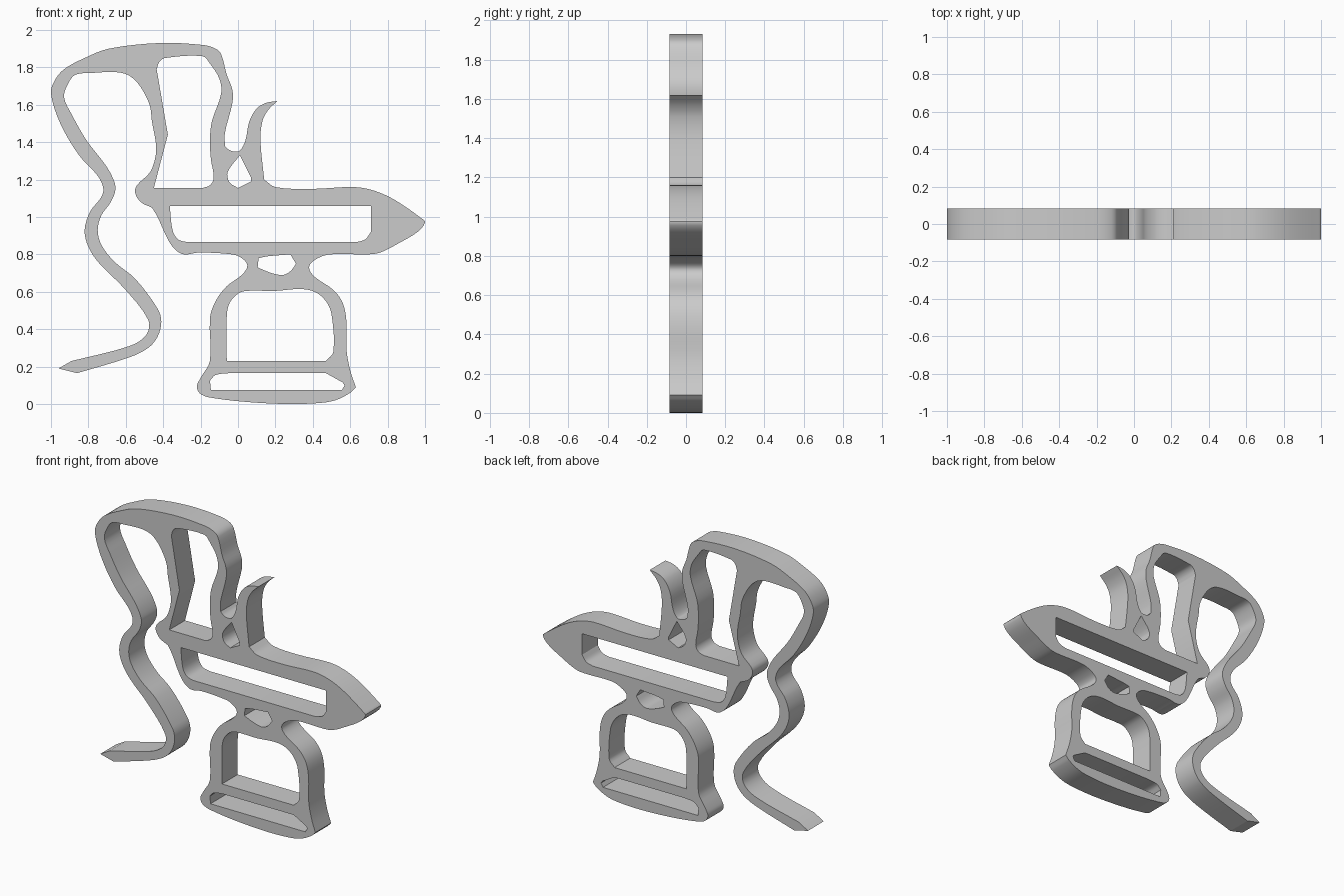
import bpy
import bmesh
import math
from mathutils import Vector
from mathutils.geometry import interpolate_bezier

HALF_THICKNESS = 0.083
STEPS = 5

cube = bpy.data.objects.get("Cube")
if cube:
    bpy.data.objects.remove(cube, do_unlink=True)


def make_material(name, colour):
    material = bpy.data.materials.new(name)
    material.use_nodes = True
    material.diffuse_color = colour
    material.node_tree.nodes["Principled BSDF"].inputs["Base Color"].default_value = colour
    return material


def smooth_run(points):
    """Flowing line through the points; a run of two points stays straight."""
    points = [Vector((x, z, 0)) for x, z in points]
    if len(points) < 3:
        return points
    last = len(points) - 1
    tangents = [(points[min(i + 1, last)] - points[max(i - 1, 0)]).normalized()
                for i in range(len(points))]
    line = [points[0]]
    for i in range(last):
        start, end = points[i], points[i + 1]
        reach = (end - start).length / 3
        line += interpolate_bezier(start, start + tangents[i] * reach,
                                   end - tangents[i + 1] * reach, end, STEPS)[1:]
    return line


def closed_loop(runs):
    """Join runs end to end, with a sharp corner wherever two runs meet."""
    loop = []
    for run in runs:
        for point in smooth_run(run):
            if not loop or (point - loop[-1]).length > 0.002:
                loop.append(point)
    if (loop[0] - loop[-1]).length < 0.002:
        loop.pop()
    return loop


def make_plate(name, loops, material):
    """Fill the outline, leave the inner loops open, and give it thickness."""
    curve = bpy.data.curves.new(name + "_profile", "CURVE")
    curve.dimensions = "2D"
    curve.fill_mode = "BOTH"
    curve.extrude = HALF_THICKNESS
    for loop in loops:
        spline = curve.splines.new("POLY")
        spline.points.add(len(loop) - 1)
        for target, point in zip(spline.points, loop):
            target.co = (point.x, point.y, 0, 1)
        spline.use_cyclic_u = True
    plate = bpy.data.objects.new(name, curve)
    bpy.context.collection.objects.link(plate)
    plate.rotation_euler.x = math.pi / 2

    bpy.ops.object.select_all(action="DESELECT")
    plate.select_set(True)
    bpy.context.view_layer.objects.active = plate
    bpy.ops.object.convert(target="MESH")
    plate = bpy.context.object
    bpy.ops.object.transform_apply(location=False, rotation=True, scale=False)

    # Weld the caps to the walls
    mesh = bmesh.new()
    mesh.from_mesh(plate.data)
    bmesh.ops.remove_doubles(mesh, verts=mesh.verts, dist=0.0002)
    bmesh.ops.recalc_face_normals(mesh, faces=mesh.faces)
    mesh.to_mesh(plate.data)
    mesh.free()
    plate.data.materials.clear()
    plate.data.materials.append(material)
    bpy.ops.object.shade_smooth_by_angle(angle=math.radians(30))
    return plate


# Outer edge: long ribbon, over the top and down the neck
ribbon_tip = [(-.96, .19), (-.89, .23)]
ribbon_outside = [
    (-.89, .23), (-.58, .31), (-.49, .37), (-.48, .45), (-.61, .62), (-.74, .75),
    (-.8, .84), (-.82, .93), (-.79, 1.03), (-.735, 1.1), (-.72, 1.15), (-.75, 1.22),
    (-.85, 1.33), (-.95, 1.5), (-1, 1.66), (-.98, 1.73), (-.93, 1.79), (-.82, 1.85),
    (-.69, 1.9), (-.42, 1.93), (-.19, 1.92), (-.12, 1.9), (-.09, 1.87), (-.06, 1.76),
    (-.03, 1.68), (-.03, 1.61), (-.07, 1.45), (-.07, 1.38)]

# Curved horn beside the neck
horn_left = [(-.07, 1.38), (-.05, 1.36), (-.02, 1.35), (.01, 1.355), (.04, 1.41),
             (.06, 1.51), (.1, 1.58), (.15, 1.61), (.21, 1.62)]
horn_right = [(.21, 1.62), (.16, 1.57), (.13, 1.51), (.12, 1.41), (.14, 1.2)]

# Pointed body, then the right side of the base
body_right = [
    (.14, 1.2), (.2, 1.16), (.39, 1.15), (.62, 1.16), (.73, 1.14), (.84, 1.09),
    (.985, .99), (1, .97), (.96, .92), (.86, .86), (.76, .81), (.69, .8), (.49, .8),
    (.41, .77), (.38, .73), (.41, .68), (.51, .61), (.56, .54), (.58, .44),
    (.58, .29), (.6, .18), (.63, .09)]

# Foot and left side of the base, up to the body
base_left = [
    (.63, .09), (.6, .06), (.52, .02), (.43, .005), (.27, 0), (.06, .01),
    (-.12, .03), (-.195, .05), (-.22, .09), (-.2, .14), (-.15, .23), (-.15, .46),
    (-.12, .55), (-.06, .63), (.02, .69), (.05, .74), (.02, .78), (-.03, .8),
    (-.21, .81), (-.29, .8), (-.34, .83), (-.38, .89), (-.43, 1), (-.46, 1.05)]

# Back of the neck and inner side of the ribbon
ribbon_inside = [
    (-.46, 1.05), (-.52, 1.08), (-.55, 1.13), (-.54, 1.17), (-.47, 1.24),
    (-.44, 1.33), (-.44, 1.4), (-.46, 1.51), (-.47, 1.59), (-.5, 1.66),
    (-.54, 1.72), (-.59, 1.76), (-.66, 1.775), (-.78, 1.77), (-.87, 1.76),
    (-.91, 1.71), (-.93, 1.64), (-.89, 1.55), (-.81, 1.41), (-.71, 1.28),
    (-.67, 1.21), (-.655, 1.15), (-.68, 1.08), (-.73, 1.01), (-.75, .93),
    (-.73, .85), (-.66, .76), (-.55, .67), (-.43, .51), (-.41, .44),
    (-.43, .36), (-.48, .3), (-.58, .25), (-.86, .165)]

outline = [ribbon_tip, ribbon_outside, horn_left, horn_right,
           body_right, base_left, ribbon_inside]

# Openings through the plate
neck_window = [
    [(-.435, 1.79), (-.42, 1.83), (-.39, 1.85), (-.19, 1.86), (-.15, 1.82),
     (-.1, 1.74), (-.09, 1.66), (-.14, 1.51), (-.15, 1.41), (-.145, 1.31),
     (-.13, 1.21), (-.15, 1.17), (-.19, 1.155)],
    [(-.45, 1.155), (-.375, 1.44)]]
horn_window = [
    [(.01, 1.33), (.07, 1.21)],
    [(.07, 1.19), (0, 1.155)],
    [(0, 1.155), (-.045, 1.185), (-.055, 1.24), (.01, 1.33)]]
body_window = [
    [(-.365, 1.06), (.71, 1.06)],
    [(.71, .92), (.68, .88), (.63, .865)],
    [(-.27, .865), (-.32, .88), (-.35, .93), (-.365, 1.06)]]
waist_window = [
    [(.11, .78), (.16, .79), (.28, .8)],
    [(.31, .75), (.28, .71), (.24, .69), (.18, .7), (.105, .73)]]
base_window = [
    [(-.06, .23), (-.06, .47), (-.045, .54), (0, .59), (.045, .605), (.2, .605),
     (.33, .615), (.41, .6), (.47, .55), (.5, .48), (.51, .28), (.47, .23)]]
foot_window = [
    [(-.15, .125), (-.12, .155), (-.05, .165)],
    [(.47, .165), (.56, .115)],
    [(.57, .1), (.555, .075)],
    [(.555, .075), (-.145, .075)]]

grey = make_material("plain grey", (.6, .6, .6, 1))
windows = [neck_window, horn_window, body_window, waist_window, base_window, foot_window]
make_plate("ornament_plate", [closed_loop(runs) for runs in [outline] + windows], grey)
